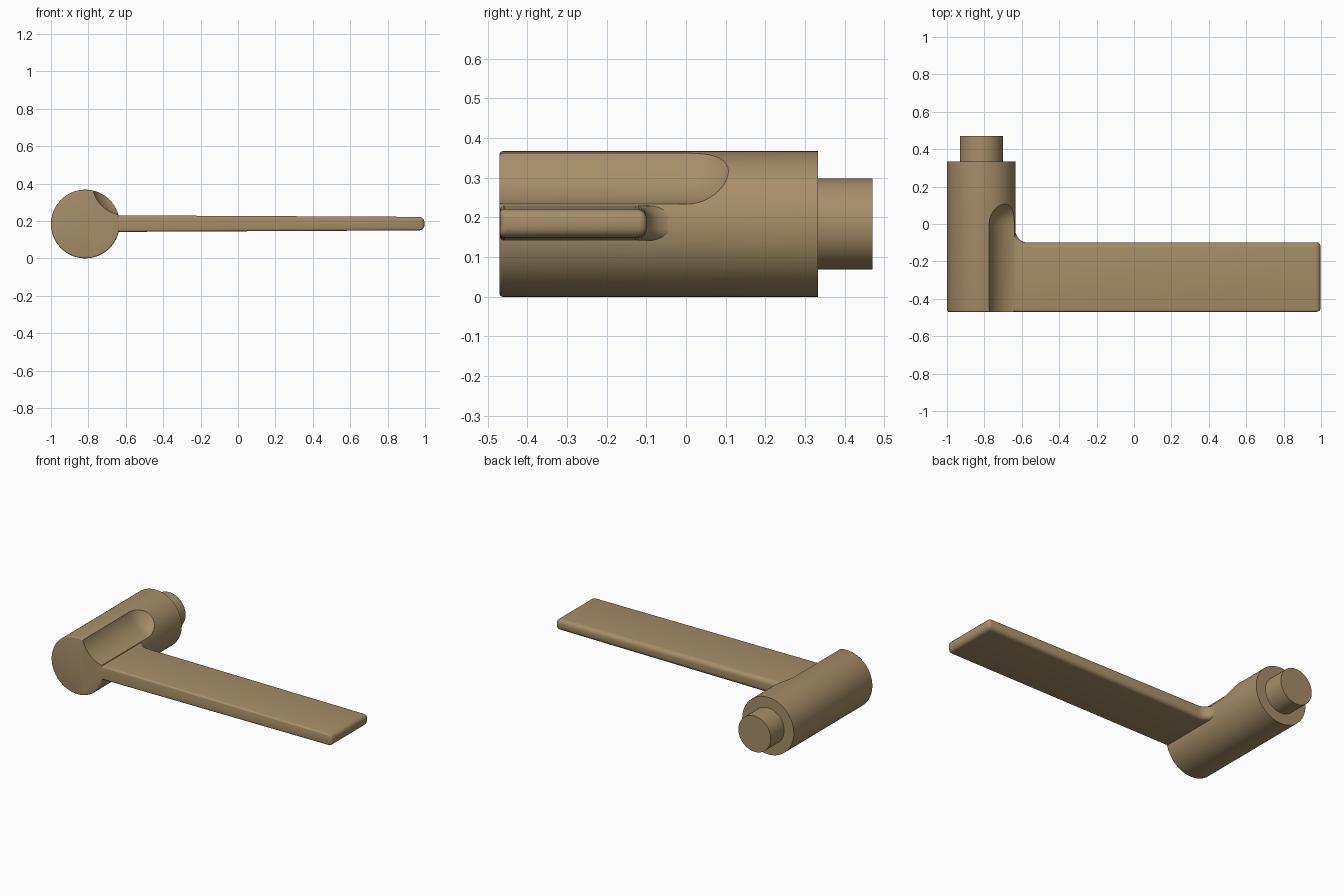
import bpy, bmesh, math
from mathutils import Matrix, Vector

if "Cube" in bpy.data.objects:
    bpy.data.objects.remove(bpy.data.objects["Cube"])

AX, AZ = -0.8165, 0.1835          # barrel axis
FRONT, SHOULDER, BACK = -0.47, 0.333, 0.47

mat = bpy.data.materials.new("bronze")
mat.diffuse_color = (0.38, 0.27, 0.14, 1)
mat.use_nodes = True
mat.node_tree.nodes["Principled BSDF"].inputs["Base Color"].default_value = mat.diffuse_color


def finish(name, bm):
    bmesh.ops.recalc_face_normals(bm, faces=bm.faces)
    me = bpy.data.meshes.new(name)
    bm.to_mesh(me)
    bm.free()
    me.materials.append(mat)
    ob = bpy.data.objects.new(name, me)
    bpy.context.collection.objects.link(ob)
    return ob


def lathe(name, profile, steps=96):
    """Closed solid turned about the barrel axis from (radius, y) points."""
    bm = bmesh.new()
    rings = []
    for r, y in profile:
        rings.append([bm.verts.new((AX + r * math.cos(2 * math.pi * i / steps), y,
                                    AZ + r * math.sin(2 * math.pi * i / steps)))
                      for i in range(steps)])
    for a, b in zip(rings, rings[1:]):
        for i in range(steps):
            j = (i + 1) % steps
            bm.faces.new((a[i], a[j], b[j], b[i]))
    bm.faces.new(rings[0])
    bm.faces.new(rings[-1])
    return finish(name, bm)


def activate(ob):
    bpy.ops.object.select_all(action='DESELECT')
    ob.select_set(True)
    bpy.context.view_layer.objects.active = ob


# barrel, with a softened front rim
R, e = 0.1835, 0.008
rim = [(R - e + e * math.sin(t), FRONT + e - e * math.cos(t))
       for t in [math.pi / 2 * k / 4 for k in range(5)]]
barrel = lathe("barrel", rim + [(R, SHOULDER)])

# spindle at the back
spindle = lathe("spindle", [(0.115, SHOULDER - 0.05), (0.115, BACK)])

# round-ended scoops that make the concave blend above and below the blade
for side in (1, -1):
    bm = bmesh.new()
    bmesh.ops.create_uvsphere(bm, u_segments=96, v_segments=32, radius=1)
    for v in bm.verts:
        x, y, z = v.co
        along = z * 0.15 if z > -0.001 else z * 0.15 - 0.6
        v.co = Vector((-0.605 + 0.175 * x, along, AZ + side * 0.2215 + 0.175 * y))
    scoop = finish("scoop_cutter", bm)
    scoop.hide_render = True
    mod = barrel.modifiers.new("scoop", 'BOOLEAN')
    mod.operation = 'DIFFERENCE'
    mod.solver = 'EXACT'
    mod.object = scoop
    activate(barrel)
    bpy.ops.object.modifier_apply(modifier=mod.name)
    bpy.data.objects.remove(scoop)

# lever blade: plan outline with a fillet into the barrel, tapering in thickness
front = FRONT + 0.0005
fillet = [(-0.565 - 0.07 * math.sin(t), -0.03 - 0.07 * math.cos(t))
          for t in [math.pi / 2 * k / 10 for k in range(11)]]
outline = [(-0.82, front), (0.997, front), (0.997, -0.098)] + fillet + [(-0.66, 0.0), (-0.82, 0.0)]
bm = bmesh.new()
half = lambda x: 0.044 - 0.005 * (x + 0.6)
top = [bm.verts.new((x, y, AZ + 0.002 + half(x))) for x, y in outline]
low = [bm.verts.new((x, y, AZ + 0.002 - half(x))) for x, y in outline]
bm.faces.new(top)
bm.faces.new(low[::-1])
for i in range(len(top)):
    j = (i + 1) % len(top)
    bm.faces.new((low[i], low[j], top[j], top[i]))
# rounded edges: tight along the front, fuller along the back and tip
weight = bm.edges.layers.float.new("bevel_weight_edge")
for ed in bm.edges:
    a, b = (v.co for v in ed.verts)
    if (a.x + b.x) / 2 < -0.7 and abs(a.x - b.x) < 0.2:
        continue
    if abs(a.z - b.z) > 0.05:                     # upright edges
        ed[weight] = 0.7 if a.x > 0.9 else 0
    else:
        ed[weight] = 0.4 if max(a.y, b.y) < -0.46 else 1
blade = finish("lever_blade", bm)
mod = blade.modifiers.new("round", 'BEVEL')
mod.limit_method = 'WEIGHT'
mod.width = 0.028
mod.segments = 5
activate(blade)
bpy.ops.object.modifier_apply(modifier=mod.name)

for ob in (barrel, spindle, blade):
    activate(ob)
    bpy.ops.object.shade_smooth_by_angle(angle=math.radians(32))
